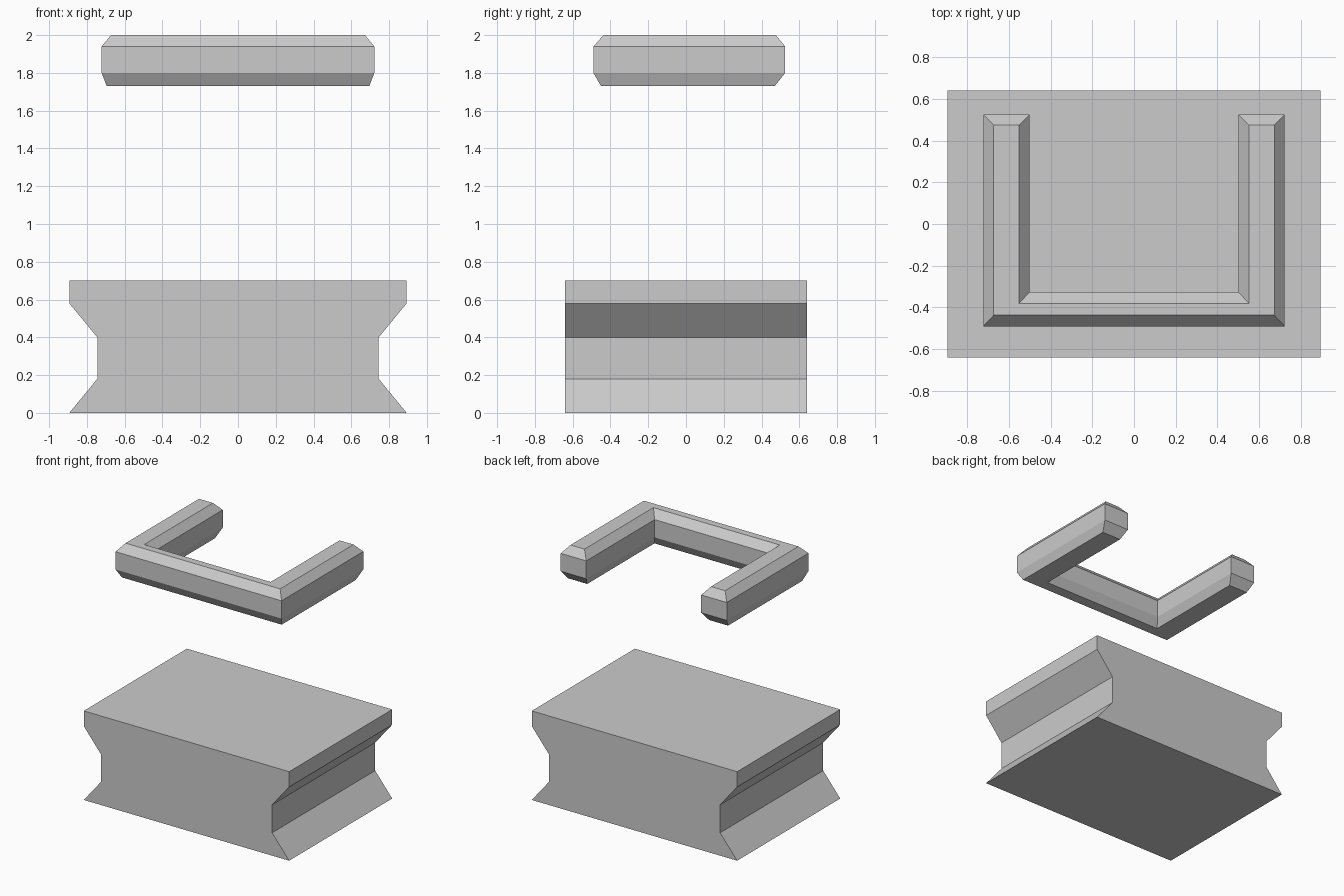
import bpy

if "Cube" in bpy.data.objects:
    bpy.data.objects.remove(bpy.data.objects["Cube"])


def mesh_object(name, rings):
    """Solid from a stack of matching closed rings, capped at both ends."""
    n = len(rings[0])
    verts = [p for ring in rings for p in ring]
    faces = [tuple(reversed(range(n))),
             tuple(range(n * (len(rings) - 1), n * len(rings)))]
    for r in range(len(rings) - 1):
        for i in range(n):
            j = (i + 1) % n
            faces.append((r * n + i, r * n + j, (r + 1) * n + j, (r + 1) * n + i))
    mesh = bpy.data.meshes.new(name)
    mesh.from_pydata(verts, [], faces)
    mesh.update()
    obj = bpy.data.objects.new(name, mesh)
    bpy.context.collection.objects.link(obj)
    return obj


def u_ring(outer_x, inner_x, front_y, inner_y, back_y, z):
    """U-shaped plan outline, counter-clockwise, open at the back."""
    half = [(outer_x, front_y), (outer_x, back_y), (inner_x, back_y), (inner_x, inner_y)]
    return [(x, y, z) for x, y in half] + [(-x, y, z) for x, y in reversed(half)]


# Base block: waisted side profile extruded from back to front
side = [(0.893, 0), (0.745, 0.18), (0.745, 0.40), (0.893, 0.58), (0.893, 0.70)]
profile = side + [(-x, z) for x, z in reversed(side)]
mesh_object("base_block", [[(x, y, z) for x, z in profile] for y in (0.64, -0.64)])

# Floating U-shaped rail with bevelled edges and ends
mesh_object("u_rail", [
    u_ring(0.695, 0.53, -0.45, -0.365, 0.47, 1.73),
    u_ring(0.722, 0.50, -0.49, -0.325, 0.525, 1.80),
    u_ring(0.722, 0.50, -0.49, -0.325, 0.525, 1.94),
    u_ring(0.672, 0.55, -0.437, -0.38, 0.475, 2.00),
])
